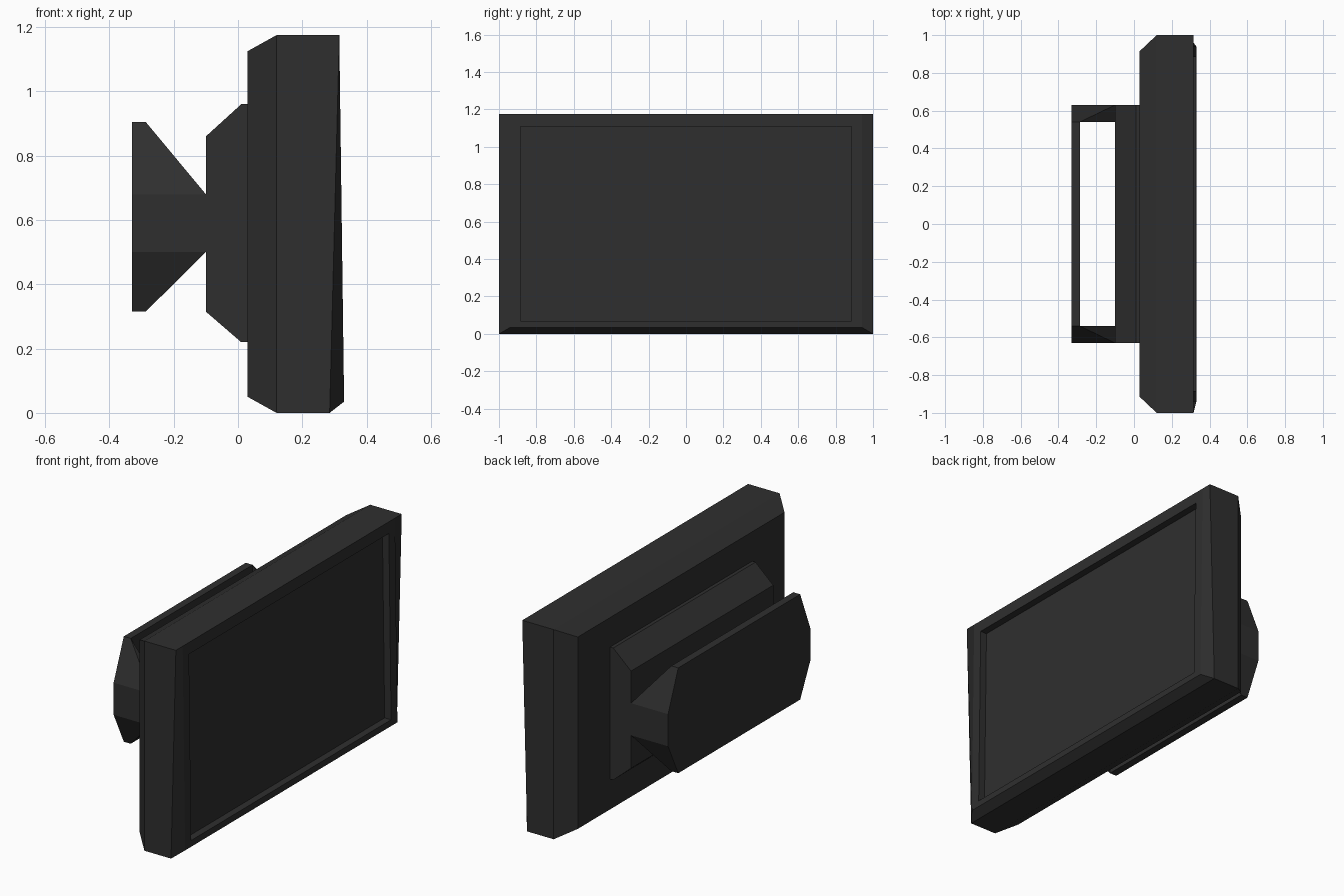
import bpy, bmesh

if "Cube" in bpy.data.objects:
    bpy.data.objects.remove(bpy.data.objects["Cube"])

mat = bpy.data.materials.new("charcoal plastic")
mat.diffuse_color = (0.028, 0.028, 0.028, 1)
mat.use_nodes = True
mat.node_tree.nodes["Principled BSDF"].inputs["Base Color"].default_value = mat.diffuse_color


def finish(bm, name):
    bmesh.ops.recalc_face_normals(bm, faces=bm.faces)
    me = bpy.data.meshes.new(name)
    bm.to_mesh(me)
    bm.free()
    me.materials.append(mat)
    ob = bpy.data.objects.new(name, me)
    bpy.context.collection.objects.link(ob)
    return ob


def loft(name, rings):
    """Skin a list of equal-length closed rings and cap both ends."""
    bm = bmesh.new()
    rows = [[bm.verts.new(p) for p in ring] for ring in rings]
    n = len(rows[0])
    for a, b in zip(rows, rows[1:]):
        for i in range(n):
            j = (i + 1) % n
            bm.faces.new((a[i], a[j], b[j], b[i]))
    bm.faces.new(rows[0])
    bm.faces.new(rows[-1])
    return finish(bm, name)


def rect(x_bottom, x_top, y, z0, z1):
    return [(x_bottom, -y, z0), (x_bottom, y, z0), (x_top, y, z1), (x_top, -y, z1)]


def front_x(z):
    """Depth of the slightly leaning front face at height z."""
    return 0.33 - 0.015 * (z - 0.035) / 1.14


# Screen housing: chamfered back, leaning front, recessed display
lo, hi, recess = 0.07, 1.11, 0.04
loft("screen_housing", [
    rect(0.03, 0.03, 0.915, 0.05, 1.125),
    rect(0.12, 0.12, 1.0, 0, 1.175),
    rect(0.285, 0.315, 1.0, 0, 1.175),
    rect(front_x(0.035), front_x(1.173), 0.94, 0.035, 1.173),
    rect(front_x(lo), front_x(hi), 0.885, lo, hi),
    rect(front_x(lo) - recess, front_x(hi) - recess, 0.885, lo, hi),
])

# Rear bulge: one profile run along y
profile = [(0.035, 0.22), (0.01, 0.22), (-0.10, 0.315),
           (-0.10, 0.86), (0.01, 0.96), (0.035, 0.96)]
loft("rear_bulge", [[(x, y, z) for x, z in profile] for y in (-0.63, 0.63)])

# Wall plate with clipped corners
W, V = 0.63, 0.54
outline = [(-W, 0.50), (-V, 0.315), (V, 0.315), (W, 0.50),
           (W, 0.68), (V, 0.905), (-V, 0.905), (-W, 0.68)]
loft("wall_plate", [[(x, y, z) for y, z in outline] for x in (-0.33, -0.287)])

# Tapering arms joining the plate to the bulge
for side, s in (("left", -1), ("right", 1)):
    bm = bmesh.new()
    for p in [(-0.287, V, 0.905), (-0.287, V, 0.315),
              (-0.287, W, 0.68), (-0.287, W, 0.50),
              (-0.10, V, 0.68), (-0.10, V, 0.50),
              (-0.10, W, 0.68), (-0.10, W, 0.50)]:
        bm.verts.new((p[0], s * p[1], p[2]))
    bmesh.ops.convex_hull(bm, input=bm.verts)
    finish(bm, side + "_arm")
